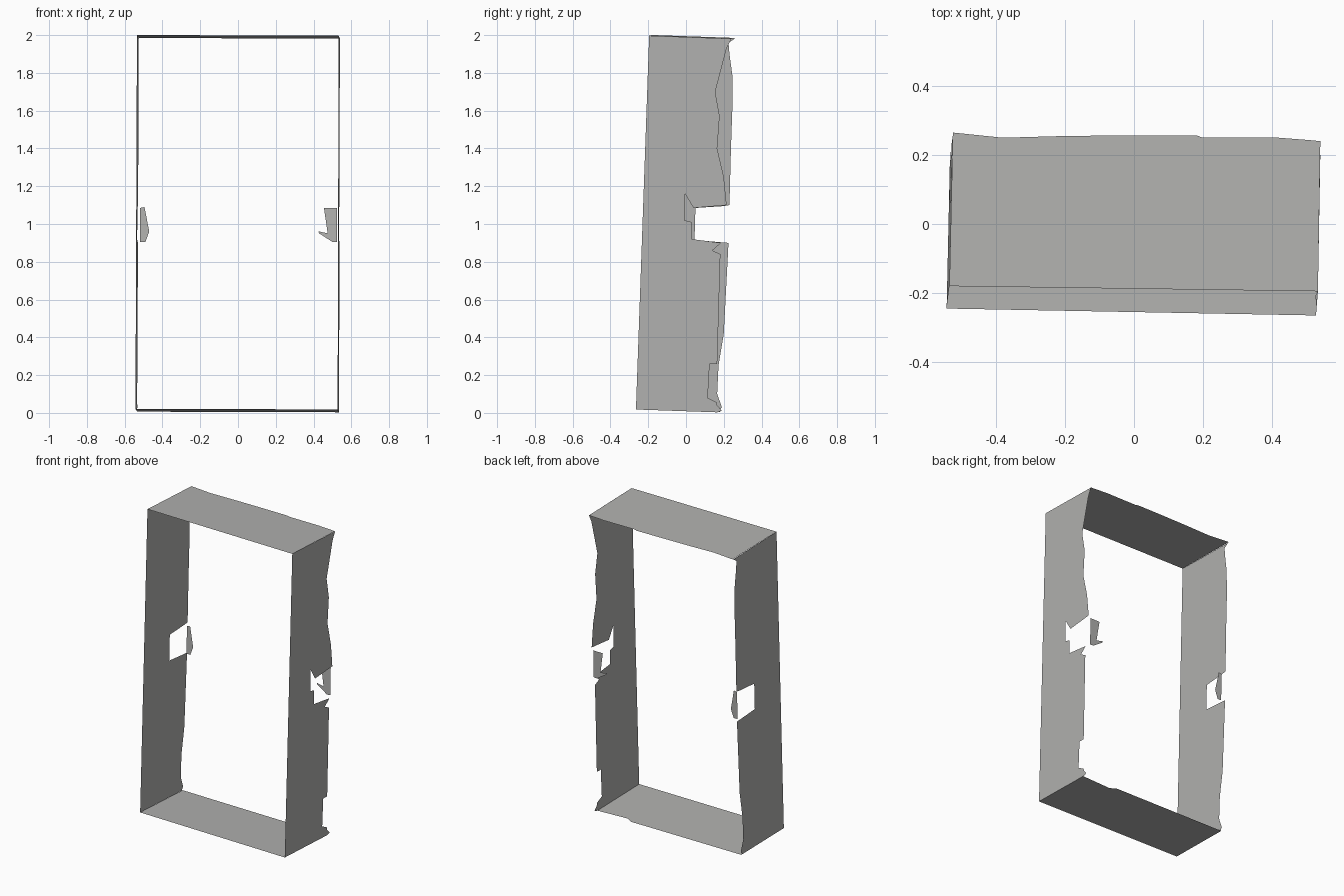
import bpy
import bmesh

# Mid grey for the whole frame
grey = bpy.data.materials.new("mid_grey")
grey.diffuse_color = (0.44, 0.44, 0.43, 1.0)


def sheet(name, outline, place):
    """Thin flat sheet: a 2D outline mapped into space by place(a, b)."""
    bm = bmesh.new()
    face = bm.faces.new([bm.verts.new(place(a, b)) for a, b in outline])
    face.normal_update()
    mesh = bpy.data.meshes.new(name)
    bm.to_mesh(mesh)
    bm.free()
    mesh.materials.append(grey)
    obj = bpy.data.objects.new(name, mesh)
    bpy.context.collection.objects.link(obj)
    return obj


# The frame leans slightly, so each side lies on a gently tilted plane
def on_left(y, z):
    return (-0.5376 + 0.022 * y + 0.0033 * z, y, z)


def on_right(y, z):
    return (0.532 + 0.018 * y + 0.0022 * z, y, z)


def on_top(x, y):
    return (x, y, 1.992 - 0.035 * y - 0.004 * x)


def on_bottom(x, y):
    return (x, y, 0.011 - 0.035 * y - 0.004 * x)


# Left jamb with a ragged back edge and square latch hole (y, z)
sheet("left_jamb", [
    (-0.245, 0.022), (-0.18, 2.0), (0.26, 1.982), (0.225, 1.96), (0.23, 1.9),
    (0.245, 1.79), (0.245, 1.6), (0.238, 1.4), (0.23, 1.10), (0.205, 1.095),
    (0.05, 1.085), (0.045, 0.915), (0.225, 0.90), (0.2, 0.42), (0.172, 0.25),
    (0.165, 0.10), (0.19, 0.03), (0.175, 0.007)], on_left)

# Right jamb, more broken along its back edge (y, z)
sheet("right_jamb", [
    (-0.265, 0.018), (-0.195, 1.997), (0.24, 1.981), (0.215, 1.93), (0.155, 1.70),
    (0.178, 1.57), (0.165, 1.40), (0.20, 1.25), (0.215, 1.10), (0.04, 1.085),
    (-0.005, 1.16), (-0.008, 1.02), (0.03, 1.01), (0.03, 0.92), (0.185, 0.90),
    (0.14, 0.86), (0.182, 0.84), (0.165, 0.26), (0.125, 0.26), (0.115, 0.08),
    (0.165, 0.055), (0.165, 0.04), (0.19, 0.012), (0.165, 0.003)], on_right)

# Head and sill panels (x, y)
sheet("head", [
    (-0.535, -0.18), (0.533, -0.195), (0.54, 0.24), (0.51, 0.243), (0.42, 0.25),
    (0.2, 0.25), (0.18, 0.257), (0.0, 0.257), (-0.2, 0.255), (-0.38, 0.25),
    (-0.525, 0.265)], on_top)
sheet("sill", [
    (-0.543, -0.245), (0.527, -0.265), (0.535, 0.16), (0.32, 0.15),
    (0.28, 0.175), (-0.533, 0.185)], on_bottom)

# Torn latch tabs facing the opening (x, z)
sheet("left_latch_tab", [
    (-0.518, 0.905), (-0.518, 1.085), (-0.495, 1.09), (-0.47, 0.96),
    (-0.49, 0.905)], lambda x, z: (x, 0.175 + 0.03 * z, z))
sheet("right_latch_tab", [
    (0.525, 0.905), (0.525, 1.085), (0.455, 1.085), (0.475, 0.95),
    (0.425, 0.962), (0.43, 0.95), (0.50, 0.905)],
    lambda x, z: (x, 0.185 + 0.03 * z, z))
